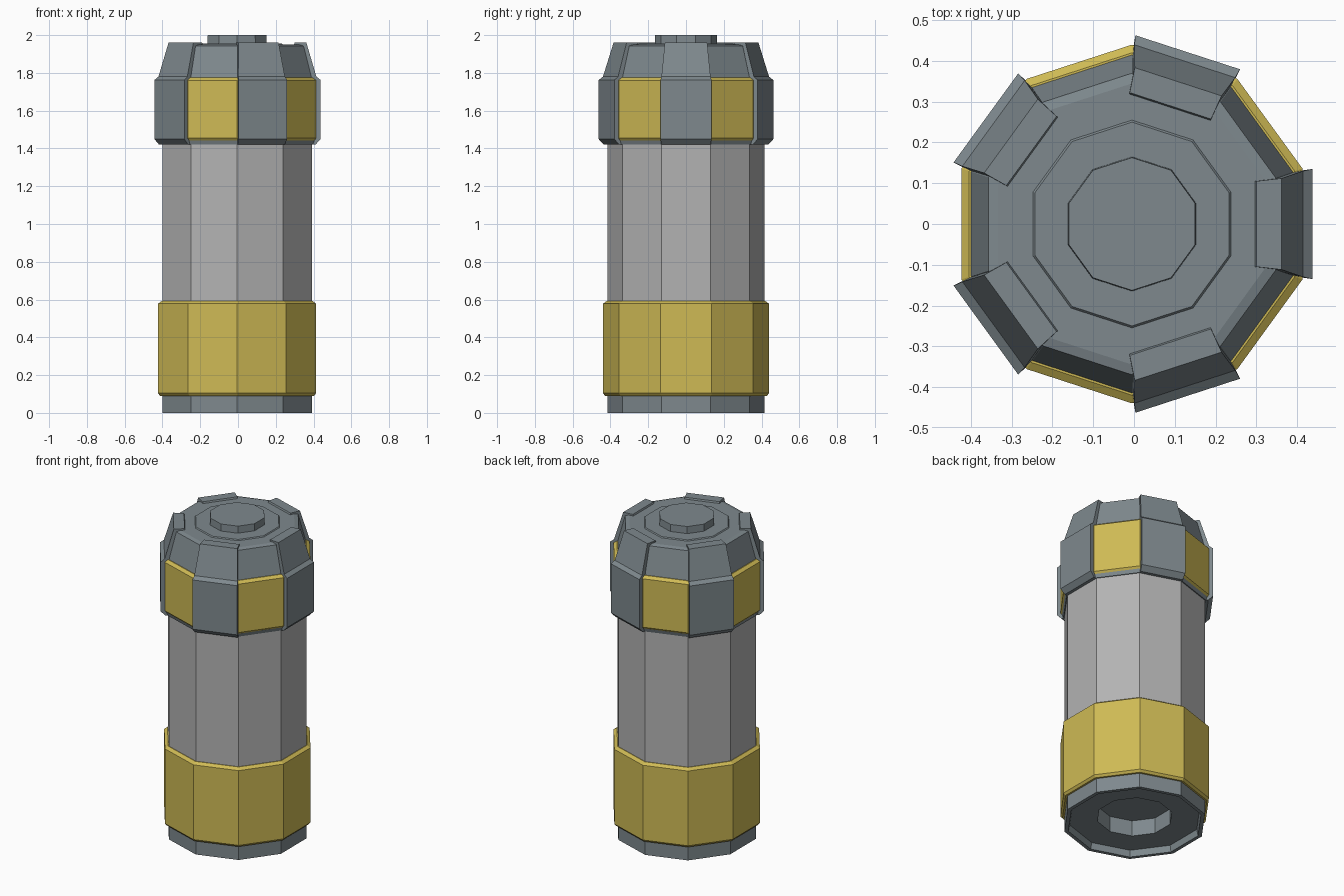
import bpy, bmesh, math

if "Cube" in bpy.data.objects:
    bpy.data.objects.remove(bpy.data.objects["Cube"])

SIDES = 10
CX = -0.005  # axis offset: five pads make the outline lopsided


def material(name, rgb):
    m = bpy.data.materials.new(name)
    m.diffuse_color = (*rgb, 1)
    m.use_nodes = True
    m.node_tree.nodes["Principled BSDF"].inputs["Base Color"].default_value = m.diffuse_color
    return m


STEEL = material("steel", (0.21, 0.25, 0.27))
YELLOW = material("yellow", (0.62, 0.49, 0.09))
SHELL = material("shell", (0.45, 0.45, 0.45))


def finish(name, bm, mat):
    bmesh.ops.recalc_face_normals(bm, faces=bm.faces[:])
    me = bpy.data.meshes.new(name)
    bm.to_mesh(me)
    bm.free()
    me.materials.append(mat)
    ob = bpy.data.objects.new(name, me)
    ob.location.x = CX
    bpy.context.collection.objects.link(ob)
    return ob


def lathe(name, profile, mat, closed=False, cap_start=False, cap_end=False):
    """Turn a (radius, z) profile into a ten-sided part."""
    bm = bmesh.new()
    rings = []
    for r, z in profile:
        angles = [math.pi / 2 + 2 * math.pi * i / SIDES for i in range(SIDES)]
        rings.append([bm.verts.new((r * math.cos(a), r * math.sin(a), z)) for a in angles])
    pairs = list(zip(rings, rings[1:]))
    if closed:
        pairs.append((rings[-1], rings[0]))
    for lo, hi in pairs:
        for i in range(SIDES):
            j = (i + 1) % SIDES
            bm.faces.new((lo[i], lo[j], hi[j], hi[i]))
    if cap_start:
        bm.faces.new(rings[0])
    if cap_end:
        bm.faces.new(rings[-1])
    return finish(name, bm, mat)


def band(name, z0, z1):
    """Yellow band with chamfered edges."""
    lathe(name, [(0.414, z0), (0.428, z0), (0.44, z0 + 0.014),
                 (0.44, z1 - 0.014), (0.42, z1), (0.414, z1)], YELLOW, closed=True)


# base with recessed underside and socket
lathe("base", [(0.22, 0.14), (0.22, 0.04), (0.385, 0.04), (0.393, 0.0),
               (0.416, 0.0), (0.416, 0.1)], STEEL, cap_start=True)

# main body
lathe("body", [(0.416, 0.1), (0.416, 1.43)], SHELL)

# yellow bands
band("lower_band", 0.09, 0.592)
band("upper_band", 1.44, 1.775)

# cap with sloped shoulder, raised disc and central boss
lathe("cap", [(0.414, 1.42), (0.422, 1.42), (0.43, 1.442), (0.416, 1.45), (0.416, 1.77),
              (0.37, 1.943), (0.345, 1.95), (0.255, 1.95), (0.25, 1.956), (0.165, 1.956),
              (0.163, 2.0)], STEEL, cap_end=True)

# five armour pads: (distance from axis, z, half width)
PAD = [(0.385, 1.42, 0.127), (0.415, 1.42, 0.131), (0.443, 1.45, 0.135),
       (0.443, 1.762, 0.135), (0.42, 1.78, 0.13), (0.367, 1.96, 0.112),
       (0.305, 1.96, 0.105), (0.296, 1.935, 0.105), (0.34, 1.935, 0.11),
       (0.385, 1.76, 0.125)]
for k in range(5):
    bm = bmesh.new()
    c, s = math.cos(k * math.tau / 5), math.sin(k * math.tau / 5)
    sides = [[bm.verts.new((d * c - q * w * s, d * s + q * w * c, z)) for d, z, w in PAD]
             for q in (-1, 1)]
    n = len(PAD)
    for i in range(n):
        j = (i + 1) % n
        bm.faces.new((sides[0][i], sides[0][j], sides[1][j], sides[1][i]))
    for loop in sides:
        bm.faces.new(loop)
    finish(f"cap_pad_{k + 1}", bm, STEEL)
